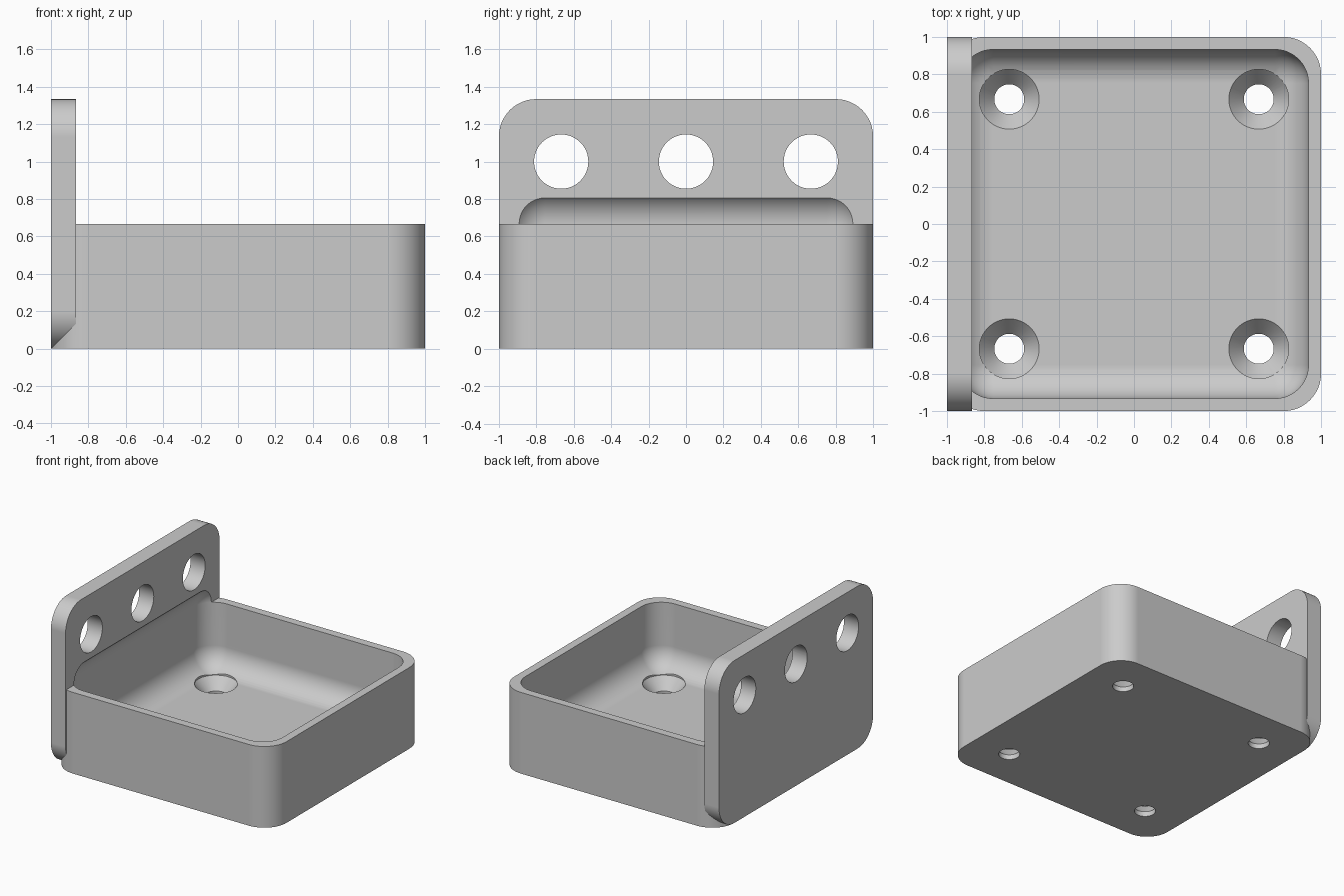
import bpy, bmesh, math
from mathutils import Matrix, Vector

if "Cube" in bpy.data.objects:
    bpy.data.objects.remove(bpy.data.objects["Cube"], do_unlink=True)

WALL, THICK, RIM, CORNER, HOLE_POS = 0.067, 0.133, 0.667, 0.2, 0.667

grey = bpy.data.materials.new("plain grey")
grey.use_nodes = True
grey.diffuse_color = (0.6, 0.6, 0.6, 1)
grey.node_tree.nodes["Principled BSDF"].inputs["Base Color"].default_value = (0.6, 0.6, 0.6, 1)


def finish(name, bm):
    bmesh.ops.recalc_face_normals(bm, faces=bm.faces)
    mesh = bpy.data.meshes.new(name)
    bm.to_mesh(mesh)
    bm.free()
    mesh.materials.append(grey)
    obj = bpy.data.objects.new(name, mesh)
    bpy.context.collection.objects.link(obj)
    return obj


def rounded_box(name, low, high, radius, axis=None):
    """Box with every edge rounded, or only the edges along one axis."""
    low, high = Vector(low), Vector(high)
    bm = bmesh.new()
    bmesh.ops.create_cube(bm, size=1)
    bmesh.ops.scale(bm, vec=high - low, verts=bm.verts)
    bmesh.ops.translate(bm, vec=(low + high) / 2, verts=bm.verts)
    edges = [e for e in bm.edges if axis is None
             or abs(e.verts[0].co[axis] - e.verts[1].co[axis]) > 0.01]
    bmesh.ops.bevel(bm, geom=edges, offset=radius, segments=12,
                    profile=0.5, affect='EDGES')
    return finish(name, bm)


def lathe(name, profile, matrix):
    """Closed solid turned from (radius, height) points."""
    bm = bmesh.new()
    n = 48
    rings = [[bm.verts.new((r * math.cos(math.tau * i / n), r * math.sin(math.tau * i / n), z))
              for i in range(n)] for r, z in profile]
    for a, b in zip(rings, rings[1:]):
        for i in range(n):
            j = (i + 1) % n
            bm.faces.new((a[i], a[j], b[j], b[i]))
    bm.faces.new(rings[0])
    bm.faces.new(rings[-1])
    bm.transform(matrix)
    return finish(name, bm)


# Tray body and upright mounting plate
tray = rounded_box("mounting_tray", (-1, -1, 0), (1, 1, RIM), CORNER, axis=2)
plate = rounded_box("back_plate", (-1, -1, 0), (THICK - 1, 1, 2 * RIM), CORNER, axis=0)

# Hollow that also scoops into the plate
inner = 1 - WALL
cutters = [rounded_box("hollow_cutter", (-inner, -inner, THICK), (inner, inner, RIM + 0.18), 0.18)]

# Countersunk floor holes
screw = [(0.08, -0.1), (0.08, 0.04), (0.16, THICK), (0.16, 0.4)]
for x in (-HOLE_POS, HOLE_POS):
    for y in (-HOLE_POS, HOLE_POS):
        cutters.append(lathe("screw_cutter", screw, Matrix.Translation((x, y, 0))))

# Row of plate holes
for y in (-HOLE_POS, 0, HOLE_POS):
    place = Matrix.Translation((-1, y, 1)) @ Matrix.Rotation(math.pi / 2, 4, 'Y')
    cutters.append(lathe("plate_hole_cutter", [(0.145, -0.2), (0.145, 0.3)], place))

# Join the parts and cut the openings
for helper, operation in [(plate, 'UNION')] + [(c, 'DIFFERENCE') for c in cutters]:
    mod = tray.modifiers.new(helper.name, 'BOOLEAN')
    mod.object, mod.operation, mod.solver = helper, operation, 'EXACT'
bpy.context.view_layer.update()
result = bpy.data.meshes.new_from_object(tray.evaluated_get(bpy.context.evaluated_depsgraph_get()))
tray.modifiers.clear()
tray.data = result
for helper in [plate] + cutters:
    bpy.data.objects.remove(helper, do_unlink=True)

# Smooth fillets with flat faces kept flat
bpy.ops.object.select_all(action='DESELECT')
tray.select_set(True)
bpy.context.view_layer.objects.active = tray
bpy.ops.object.shade_smooth_by_angle(angle=math.radians(25))
weighted = tray.modifiers.new("even_normals", 'WEIGHTED_NORMAL')
weighted.keep_sharp = True
